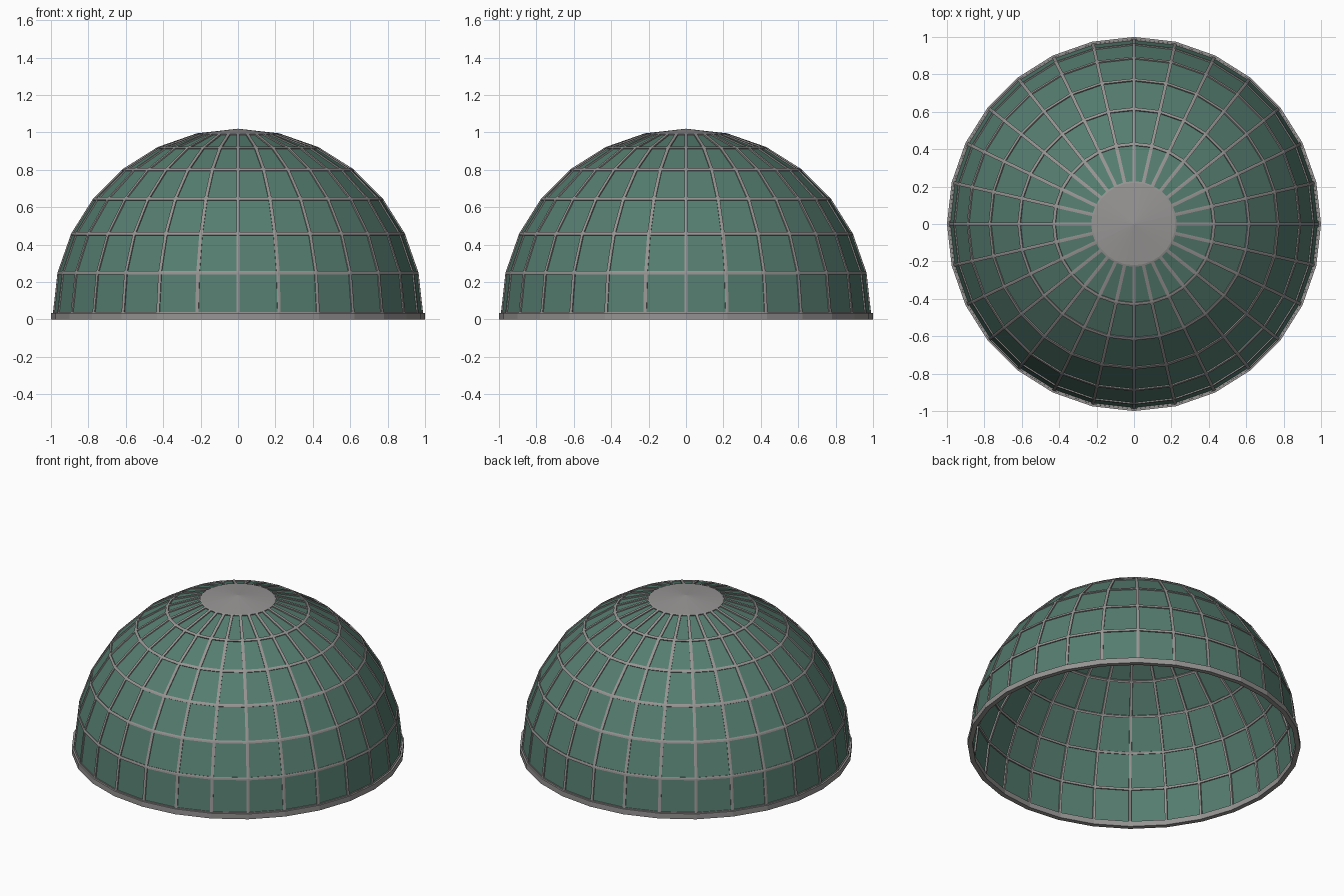
import bpy, bmesh, math

if "Cube" in bpy.data.objects:
    bpy.data.objects.remove(bpy.data.objects["Cube"])

SEG = 28            # sides around the dome
STEP = math.pi / 14  # latitude step between rings
R = 0.99            # outer radius of the frame
BASE = 0.03         # height of the dome's equator


def material(name, rgb):
    m = bpy.data.materials.new(name)
    m.diffuse_color = (*rgb, 1)
    m.use_nodes = True
    m.node_tree.nodes["Principled BSDF"].inputs["Base Color"].default_value = m.diffuse_color
    return m


green = material("green_glass", (0.092, 0.205, 0.16))
grey = material("grey_metal", (0.31, 0.298, 0.295))


def revolve(bm, profile, closed=False):
    """Spin (radius, z) points about z; listed bottom to top they face outward."""
    rings = []
    for r, z in profile:
        rings.append([bm.verts.new((r * math.cos(2 * math.pi * i / SEG),
                                    r * math.sin(2 * math.pi * i / SEG), z))
                      for i in range(SEG)])
    pairs = list(zip(rings, rings[1:]))
    if closed:
        pairs.append((rings[-1], rings[0]))
    faces = []
    for a, b in pairs:
        for i in range(SEG):
            j = (i + 1) % SEG
            faces.append(bm.faces.new((a[i], a[j], b[j], b[i])))
    return rings, faces


def finish(bm, name, mat):
    me = bpy.data.meshes.new(name)
    bm.normal_update()
    bm.to_mesh(me)
    bm.free()
    me.materials.append(mat)
    ob = bpy.data.objects.new(name, me)
    bpy.context.collection.objects.link(ob)
    return ob


def dome_profile(r):
    return [(r * math.cos(k * STEP), BASE + r * math.sin(k * STEP)) for k in range(7)]


# Lattice of ribs with a solid crown cap
bm = bmesh.new()
rings, faces = revolve(bm, dome_profile(R))
top = bm.verts.new((0, 0, BASE + R))
for i in range(SEG):
    bm.faces.new((rings[-1][i], rings[-1][(i + 1) % SEG], top))
bm.normal_update()
bmesh.ops.inset_individual(bm, faces=faces, thickness=0.009, use_even_offset=True)
bmesh.ops.delete(bm, geom=faces, context='FACES')   # open the panes
frame = finish(bm, "dome_frame", grey)
solid = frame.modifiers.new("rib_depth", 'SOLIDIFY')
solid.thickness = 0.016
solid.offset = -1

# Glass panes, set in the middle of the ribs
bm = bmesh.new()
revolve(bm, dome_profile(R - 0.007))
finish(bm, "glass_panes", green)

# Base ring
bm = bmesh.new()
revolve(bm, [(1.0, 0), (1.0, 0.035), (0.97, 0.035), (0.97, 0)], closed=True)
finish(bm, "base_ring", grey)
